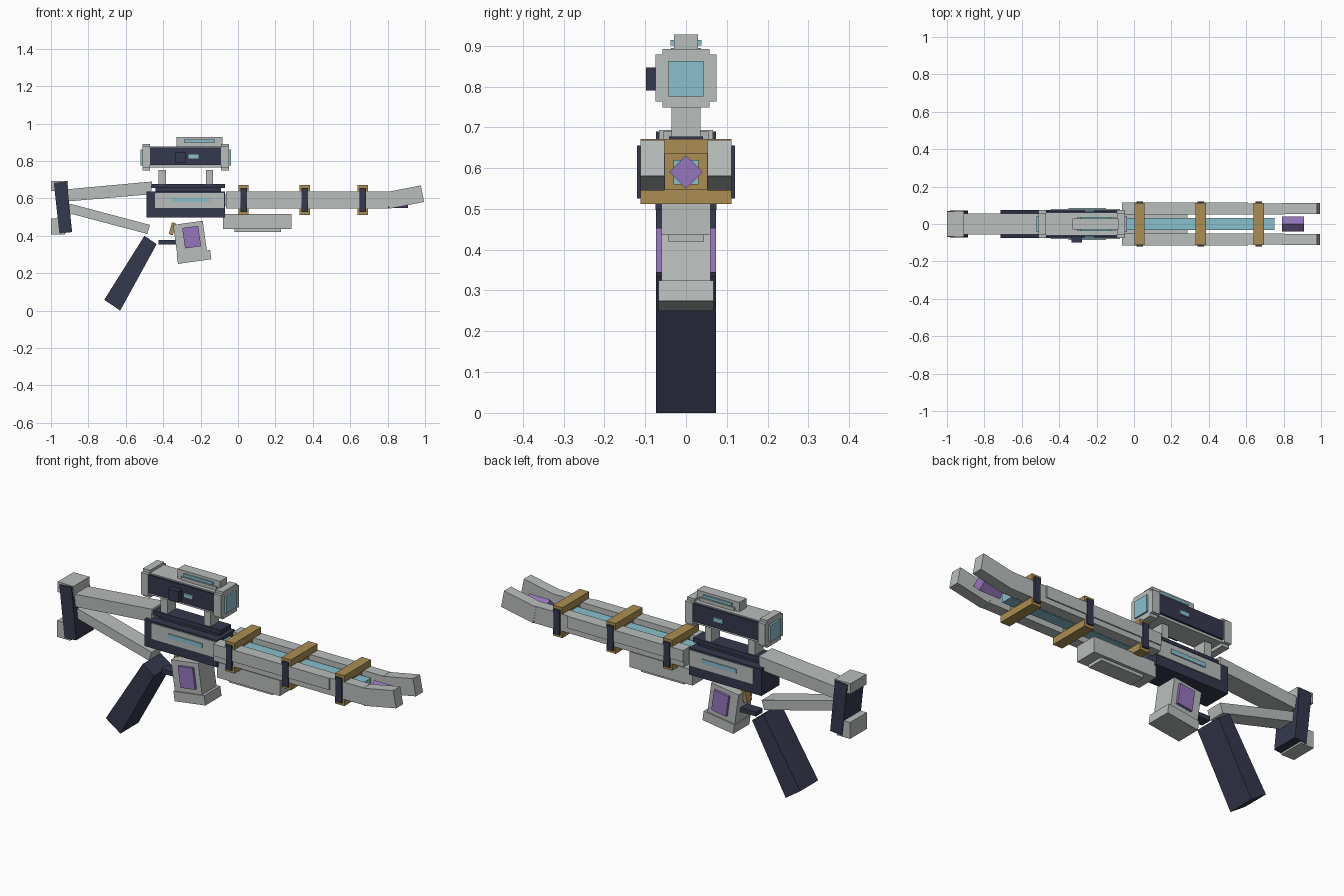
import bpy, bmesh
from math import radians
from mathutils import Matrix, Vector

old = bpy.data.objects.get("Cube")
if old:
    bpy.data.objects.remove(old, do_unlink=True)


def material(name, rgb):
    m = bpy.data.materials.new(name)
    m.use_nodes = True
    m.diffuse_color = (*rgb, 1)
    m.node_tree.nodes["Principled BSDF"].inputs["Base Color"].default_value = (*rgb, 1)
    return m


GREY = material("light grey", (0.48, 0.51, 0.50))
NAVY = material("dark navy", (0.036, 0.04, 0.075))
CYAN = material("pale cyan", (0.25, 0.53, 0.61))
GOLD = material("dull gold", (0.41, 0.27, 0.085))
PURPLE = material("purple", (0.30, 0.18, 0.50))


def finish(name, bm, mat):
    bmesh.ops.recalc_face_normals(bm, faces=bm.faces)
    mesh = bpy.data.meshes.new(name)
    bm.to_mesh(mesh)
    bm.free()
    mesh.materials.append(mat)
    ob = bpy.data.objects.new(name, mesh)
    bpy.context.scene.collection.objects.link(ob)
    return ob


def box(name, mat, x, y, z, tilt=0, axis='Y'):
    """Box from (min, max) ranges, optionally turned about its centre."""
    lo, hi = Vector((x[0], y[0], z[0])), Vector((x[1], y[1], z[1]))
    bm = bmesh.new()
    bmesh.ops.create_cube(bm, size=1, matrix=Matrix.Translation((lo + hi) / 2)
                          @ Matrix.Rotation(radians(tilt), 4, axis)
                          @ Matrix.Diagonal((*(hi - lo), 1)))
    return finish(name, bm, mat)


def mid(name, mat, x, half, z, tilt=0, axis='Y'):
    """Box centred across the model."""
    return box(name, mat, x, (-half, half), z, tilt, axis)


def pair(name, mat, x, y, z, tilt=0):
    """Mirrored boxes on the right and left sides."""
    box("right_" + name, mat, x, (-y[1], -y[0]), z, tilt)
    box("left_" + name, mat, x, y, z, tilt)


def prism(name, mat, outline, half):
    """Side outline in x and z, extruded across the model."""
    bm = bmesh.new()
    face = bm.faces.new([bm.verts.new((x, -half, z)) for x, z in outline])
    ext = bmesh.ops.extrude_face_region(bm, geom=[face])
    verts = [v for v in ext["geom"] if isinstance(v, bmesh.types.BMVert)]
    bmesh.ops.translate(bm, vec=(0, 2 * half, 0), verts=verts)
    return finish(name, bm, mat)


# Receiver
mid("receiver", NAVY, (-0.49, -0.07), 0.075, (0.497, 0.638))
pair("receiver_panel", GREY, (-0.445, -0.075), (0.07, 0.08), (0.548, 0.63))
pair("receiver_light", CYAN, (-0.35, -0.15), (0.075, 0.085), (0.58, 0.603))
mid("top_rail_base", NAVY, (-0.44, -0.09), 0.03, (0.63, 0.66))
mid("top_rail", NAVY, (-0.465, -0.07), 0.042, (0.655, 0.678))

# Twin barrel rails with raised tips
pair("barrel_rail", GREY, (-0.065, 0.805), (0.052, 0.11), (0.547, 0.637))
pair("rail_plate", GREY, (-0.065, 0.61), (0.10, 0.116), (0.575, 0.637))
pair("rail_tip", GREY, (0.798, 0.988), (0.053, 0.111), (0.562, 0.652), -11)

# Energy core
mid("core", CYAN, (-0.07, 0.75), 0.031, (0.56, 0.62))
mid("core_emitter", PURPLE, (0.79, 0.91), 0.029, (0.561, 0.619), 45, 'X')

# Gold bands with dark clips
for i, cx in enumerate((0.03, 0.357, 0.667), 1):
    wide, slim = (cx - 0.027, cx + 0.027), (cx - 0.017, cx + 0.017)
    mid(f"band_top_{i}", GOLD, wide, 0.111, (0.635, 0.671))
    mid(f"band_bottom_{i}", GOLD, wide, 0.111, (0.512, 0.548))
    mid(f"band_core_{i}", GOLD, slim, 0.054, (0.54, 0.64))
    pair(f"band_clip_{i}", NAVY, slim, (0.09, 0.12), (0.526, 0.656))

# Lower fore-end
mid("fore_end", GREY, (-0.08, 0.285), 0.06, (0.436, 0.517))
mid("fore_end_base", GREY, (-0.02, 0.23), 0.044, (0.42, 0.44))

# Scope
for i, x in enumerate(((-0.425, -0.385), (-0.172, -0.135)), 1):
    mid(f"scope_mount_{i}", GREY, x, 0.036, (0.675, 0.752))
mid("scope_body", GREY, (-0.48, -0.08), 0.058, (0.765, 0.878))
pair("scope_side", NAVY, (-0.475, -0.085), (0.05, 0.068), (0.778, 0.872))
for name, x in (("rear", (-0.51, -0.47)), ("front", (-0.09, -0.047))):
    mid(f"scope_{name}_cap", GREY, x, 0.058, (0.748, 0.892))
    mid(f"scope_{name}_cap_side", GREY, x, 0.075, (0.763, 0.878))
mid("scope_lens", CYAN, (-0.52, -0.038), 0.043, (0.775, 0.862))
pair("scope_light", CYAN, (-0.265, -0.21), (0.06, 0.075), (0.812, 0.834))
box("scope_knob", NAVY, (-0.335, -0.277), (-0.098, -0.06), (0.79, 0.847))
mid("scope_top", GREY, (-0.33, -0.083), 0.029, (0.87, 0.927))
mid("scope_top_base", GREY, (-0.305, -0.1), 0.037, (0.87, 0.895))
mid("scope_top_light", CYAN, (-0.29, -0.122), 0.038, (0.9, 0.914))

# Stock
prism("stock_upper_arm", GREY,
      [(-0.46, 0.69), (-0.465, 0.622), (-0.92, 0.583), (-0.92, 0.648)], 0.055)
prism("stock_lower_arm", GREY,
      [(-0.47, 0.458), (-0.485, 0.41), (-0.91, 0.522), (-0.90, 0.572)], 0.045)
prism("butt_plate", NAVY,
      [(-0.985, 0.684), (-0.915, 0.69), (-0.887, 0.42), (-0.955, 0.412)], 0.073)
mid("butt_cap", GREY, (-1.0, -0.908), 0.066, (0.64, 0.694))
mid("butt_toe", GREY, (-1.0, -0.925), 0.069, (0.406, 0.492))

# Grip and trigger
prism("grip", NAVY, [(-0.5, 0.4), (-0.435, 0.355), (-0.63, 0), (-0.715, 0.058)], 0.074)
mid("trigger_guard", NAVY, (-0.425, -0.32), 0.028, (0.354, 0.377))
mid("trigger", GOLD, (-0.362, -0.34), 0.02, (0.405, 0.47), 15)

# Magazine
mid("magazine", GREY, (-0.335, -0.175), 0.06, (0.285, 0.47), -8)
mid("magazine_base", GREY, (-0.325, -0.145), 0.067, (0.262, 0.312), -8)
pair("magazine_panel", PURPLE, (-0.291, -0.205), (0.055, 0.073), (0.338, 0.448), -8)
